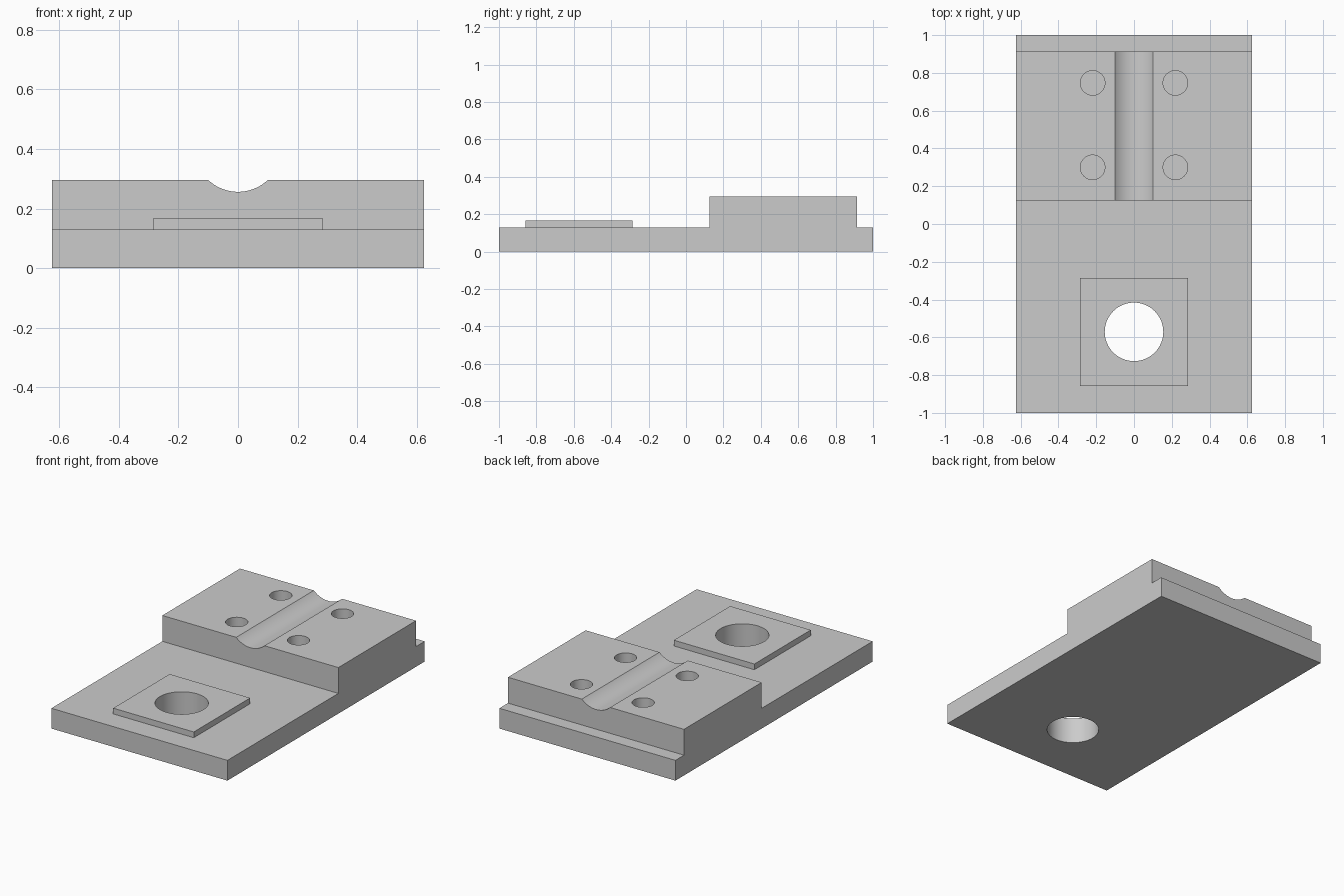
import bpy, bmesh, math

cube = bpy.data.objects.get("Cube")
if cube:
    bpy.data.objects.remove(cube, do_unlink=True)

grey = bpy.data.materials.new("plain_grey")
grey.use_nodes = True
COLOUR = (0.6, 0.6, 0.6, 1)
grey.diffuse_color = COLOUR
grey.node_tree.nodes["Principled BSDF"].inputs["Base Color"].default_value = COLOUR

HALF_WIDTH = 0.625
BASE_TOP, PAD_TOP, BLOCK_TOP = 0.13, 0.167, 0.296
BLOCK_FRONT, BLOCK_BACK = 0.125, 0.913
PAD_Y, PAD_HALF = -0.571, 0.286


def prism(name, points, direction):
    """Extrude a closed outline along a direction into a solid."""
    bm = bmesh.new()
    face = bm.faces.new([bm.verts.new(p) for p in points])
    ext = bmesh.ops.extrude_face_region(bm, geom=[face])
    moved = [v for v in ext["geom"] if isinstance(v, bmesh.types.BMVert)]
    bmesh.ops.translate(bm, verts=moved, vec=direction)
    bmesh.ops.recalc_face_normals(bm, faces=bm.faces)
    mesh = bpy.data.meshes.new(name)
    bm.to_mesh(mesh)
    bm.free()
    mesh.materials.append(grey)
    obj = bpy.data.objects.new(name, mesh)
    bpy.context.collection.objects.link(obj)
    return obj


def circle(radius, count):
    steps = [2 * math.pi * i / count for i in range(count)]
    return [(radius * math.cos(a), radius * math.sin(a)) for a in steps]


def hole_cutter(name, x, y, radius, bottom, top):
    ring = [(x + u, y + v, bottom) for u, v in circle(radius, 64)]
    return prism(name, ring, (0, 0, top - bottom))


def combine(target, tool, operation):
    """Apply a boolean and discard the tool."""
    tool.hide_render = True
    bpy.context.view_layer.objects.active = target
    mod = target.modifiers.new(operation.lower(), 'BOOLEAN')
    mod.operation = operation
    mod.solver = 'EXACT'
    mod.object = tool
    bpy.ops.object.modifier_apply(modifier=mod.name)
    bpy.data.objects.remove(tool, do_unlink=True)


# Base plate with raised rear block, as one side profile
profile = [(-1, 0), (1, 0), (1, BASE_TOP), (BLOCK_BACK, BASE_TOP),
           (BLOCK_BACK, BLOCK_TOP), (BLOCK_FRONT, BLOCK_TOP),
           (BLOCK_FRONT, BASE_TOP), (-1, BASE_TOP)]
body = prism("stepped_base", [(-HALF_WIDTH, y, z) for y, z in profile],
             (2 * HALF_WIDTH, 0, 0))

# Square pad on the front, sunk slightly into the plate
corners = [(-1, -1), (1, -1), (1, 1), (-1, 1)]
pad = prism("square_pad", [(u * PAD_HALF, PAD_Y + v * PAD_HALF, BASE_TOP - 0.05)
                           for u, v in corners], (0, 0, PAD_TOP - BASE_TOP + 0.05))
combine(body, pad, 'UNION')

# Through hole in the pad
combine(body, hole_cutter("pad_hole", 0, PAD_Y, 0.155, -0.1, 0.5), 'DIFFERENCE')

# Shallow round groove along the block
groove = prism("groove", [(u, BLOCK_FRONT - 0.05, 0.402 + v)
                          for u, v in circle(0.146, 96)],
               (0, BLOCK_BACK - BLOCK_FRONT + 0.1, 0))
combine(body, groove, 'DIFFERENCE')

# Four blind bolt holes beside the groove
for x in (-0.219, 0.219):
    for y in (0.3, 0.747):
        combine(body, hole_cutter("bolt_hole", x, y, 0.065, BASE_TOP, 0.5), 'DIFFERENCE')

bpy.ops.object.select_all(action='DESELECT')
body.select_set(True)
bpy.context.view_layer.objects.active = body
bpy.ops.object.shade_smooth_by_angle(angle=math.radians(30))
